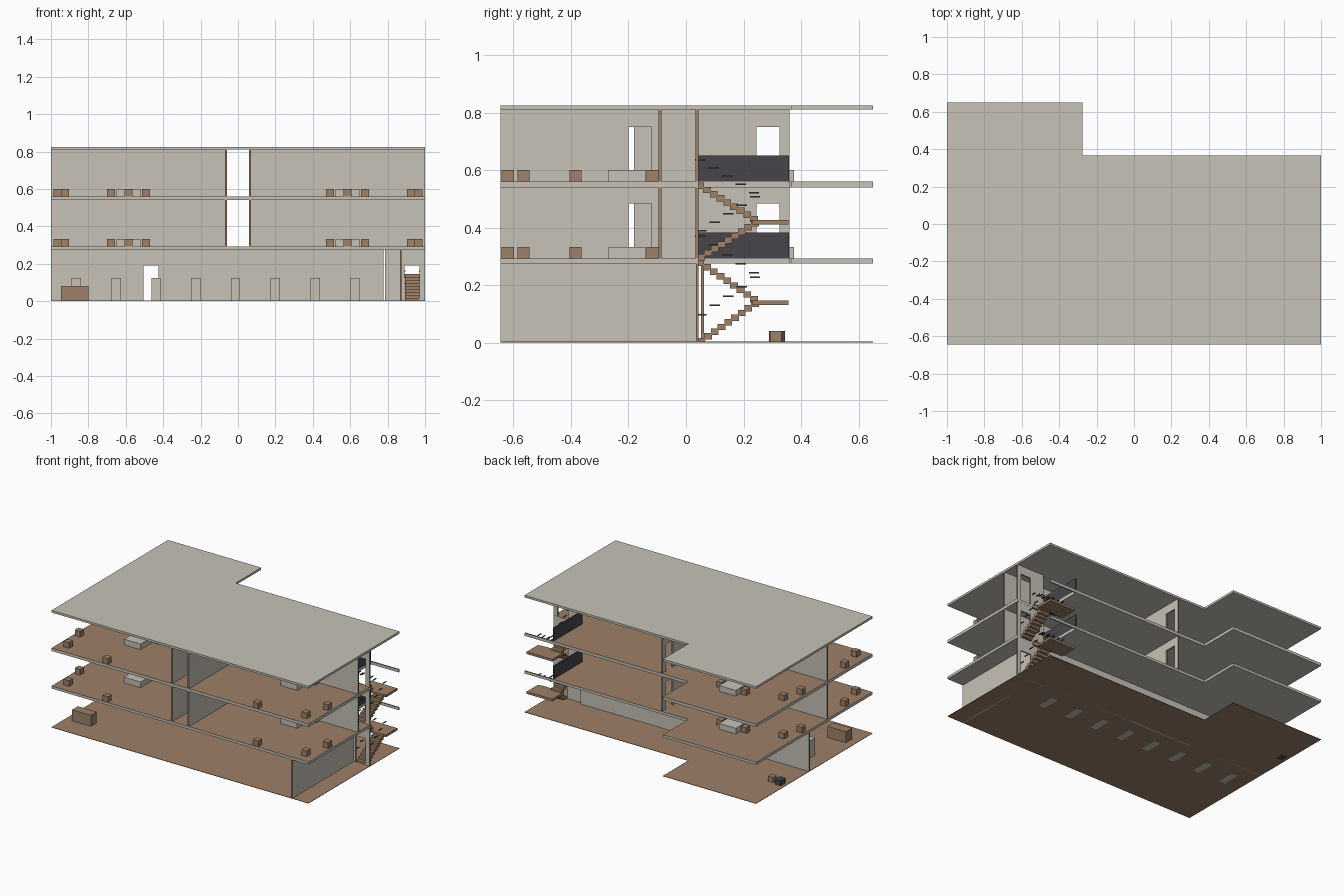
import bpy
import bmesh

if "Cube" in bpy.data.objects:
    bpy.data.objects.remove(bpy.data.objects["Cube"], do_unlink=True)


def material(name, rgb):
    m = bpy.data.materials.new(name)
    m.use_nodes = True
    m.diffuse_color = (*rgb, 1)
    m.node_tree.nodes["Principled BSDF"].inputs["Base Color"].default_value = (*rgb, 1)
    return m


GREY = material("plaster grey", (0.57, 0.54, 0.48))
BROWN = material("wood brown", (0.34, 0.22, 0.14))
DARK = material("charcoal", (0.065, 0.06, 0.07))


def finish(name, bm, mats, rule=None):
    """Turn a bmesh into an object; rule(normal) picks the material slot."""
    bm.normal_update()
    if rule:
        for f in bm.faces:
            f.material_index = rule(f.normal)
    me = bpy.data.meshes.new(name)
    bm.to_mesh(me)
    bm.free()
    for m in mats:
        me.materials.append(m)
    ob = bpy.data.objects.new(name, me)
    bpy.context.collection.objects.link(ob)
    return ob


def add_box(bm, x, y, z):
    """Add a box given (low, high) pairs per axis."""
    made = bmesh.ops.create_cube(bm, size=1)["verts"]
    for v in made:
        for i, (lo, hi) in enumerate((x, y, z)):
            v.co[i] = hi if v.co[i] > 0 else lo


def box(name, x, y, z, mat):
    bm = bmesh.new()
    add_box(bm, x, y, z)
    return finish(name, bm, [mat])


def block(name, cx, cy, z0, w, d, h, mat):
    return box(name, (cx - w / 2, cx + w / 2), (cy - d / 2, cy + d / 2), (z0, z0 + h), mat)


def slab(name, outline, z0, z1, mats):
    """Extruded floor plate with its own top colour."""
    bm = bmesh.new()
    base = bm.faces.new([bm.verts.new((x, y, z0)) for x, y in outline])
    top = bmesh.ops.extrude_face_region(bm, geom=[base])["geom"]
    bmesh.ops.translate(bm, vec=(0, 0, z1 - z0),
                        verts=[g for g in top if isinstance(g, bmesh.types.BMVert)])
    bmesh.ops.recalc_face_normals(bm, faces=bm.faces)
    finish(name, bm, mats, lambda n: 1 if n.z > 0.5 else 0)


def wall(name, axis, pos, start, end, z0, z1, doors=()):
    """Thin wall along an axis with door openings and brown ends."""
    bm = bmesh.new()
    across = (pos - 0.005, pos + 0.005)

    def piece(a, b, lo, hi):
        spans = ((a, b), across) if axis == 0 else (across, (a, b))
        add_box(bm, *spans, (lo, hi))

    at = start
    for a, b in doors:
        piece(at, a, z0, z1)
        piece(a, b, z0 + DOOR, z1)
        at = b
    piece(at, end, z0, z1)
    finish(name, bm, [GREY, BROWN], lambda n: 1 if abs(n[axis]) > 0.5 else 0)


DOOR = 0.19
FRONT, BACK, STEP = -0.645, 0.65, 0.367
WELL = 0.785

# Floor plates: full outline, and outline with the open stairwell
full = [(-1, FRONT), (1, FRONT), (1, STEP), (-0.275, STEP), (-0.275, BACK), (-1, BACK)]
open_well = [(-1, FRONT), (1, FRONT), (1, 0.044), (WELL, 0.044), (WELL, 0.358),
             (1, 0.358)] + full[2:]
slab("ground_floor", full, 0.001, 0.004, [BROWN, BROWN])
slab("first_floor", open_well, 0.275, 0.293, [GREY, BROWN])
slab("second_floor", open_well, 0.54, 0.56, [GREY, BROWN])
slab("roof", full, 0.81, 0.825, [GREY, GREY])

# Ground level walls
wall("ground_long_wall", 0, 0.057, -1, 0.777, 0.001, 0.275, [(-0.505, -0.425)])
wall("ground_stair_wall", 0, 0.039, 0.787, 1, 0.001, 0.275, [(0.89, 0.97)])
wall("ground_side_wall", 1, 0.87, FRONT, 0.034, 0.001, 0.275)

# Ground level furniture
for i in range(8):
    block(f"ground_cabinet_{i}", -0.864 + i * 0.2127, -0.1, 0, 0.05, 0.13, 0.125, GREY)
block("ground_counter", -0.873, -0.46, 0.002, 0.145, 0.065, 0.08, BROWN)
block("ground_stool", -0.89, 0.312, 0.002, 0.04, 0.04, 0.038, BROWN)
block("ground_dark_stool", -0.955, 0.317, 0, 0.045, 0.055, 0.04, DARK)


def stool(name, x, y, z):
    block(name, x, y, z, 0.042, 0.042, 0.04, BROWN)


def desk_group(name, x, y, z, chair_shift):
    """Grey desk with a stool beside each end."""
    block(name, x, y, z, 0.13, 0.13, 0.04, GREY)
    for s in (-1, 1):
        stool(f"{name}_stool_{s}", x + s * 0.094, y + chair_shift, z)


# Upper levels: walls, railing and furniture
for level, z0, z1 in (("first", 0.293, 0.54), ("second", 0.56, 0.81)):
    wall(f"{level}_left_hall_wall", 1, -0.065, FRONT, 0.36, z0, z1,
         [(-0.26, -0.18), (0.245, 0.325)])
    wall(f"{level}_right_hall_wall", 1, 0.065, FRONT, -0.085, z0, z1, [(-0.2, -0.12)])
    wall(f"{level}_right_room_wall", 0, -0.09, 0.07, 1, z0, z1)
    wall(f"{level}_stair_wall", 0, 0.038, WELL, 1, z0, z1, [(0.89, 0.97)])
    wall(f"{level}_left_room_wall", 0, -0.146, -1, -0.07, z0, z1)
    box(f"{level}_railing", (0.776, 0.784), (0.044, 0.358), (z0, z0 + 0.09), DARK)

    desk_group(f"{level}_right_desk", 0.585, -0.205, z0, 0.088)
    desk_group(f"{level}_left_desk", -0.585, -0.275, z0, 0.088)
    desk_group(f"{level}_back_desk", -0.585, 0.31, z0, 0)
    for s in (-1, 1):
        for i, (x, y) in enumerate(((0.585, -0.62), (0.925, -0.565), (0.965, -0.385))):
            stool(f"{level}_stool_{s}_{i}", s * x, y, z0)
    for i, (x, y) in enumerate(((-0.925, 0.24), (-0.965, 0.1))):
        stool(f"{level}_back_stool_{i}", x, y, z0)

# Stairs: two flights, a landing and short handrail pieces
STEPS = 9
RUN = 0.21 / STEPS


def flight(name, x, y0, direction, z0, rise):
    bm = bmesh.new()
    rail = bmesh.new()
    for i in range(STEPS):
        ends = sorted((y0 + direction * i * RUN, y0 + direction * (i + 1.15) * RUN))
        top = z0 + (i + 1) * rise / STEPS
        add_box(bm, x, ends, (max(top - 0.022, 0.002), top))
        if i % 2 == 0:
            mid = sum(ends) / 2
            for side in x:
                add_box(rail, (side - 0.003, side + 0.003), (mid - 0.018, mid + 0.018),
                        (top + 0.078, top + 0.083))
    finish(name, bm, [BROWN])
    finish(name + "_handrail", rail, [DARK])


for level, z0, z1 in (("ground", 0, 0.293), ("first", 0.293, 0.56)):
    half = (z1 - z0) / 2
    flight(f"{level}_lower_flight", (0.893, 0.972), 0.04, 1, z0, half)
    flight(f"{level}_upper_flight", (0.795, 0.874), 0.25, -1, z0 + half, half - 0.004)
    box(f"{level}_landing", (0.79, 0.99), (0.232, 0.357),
        (z0 + half - 0.016, z0 + half), BROWN)
